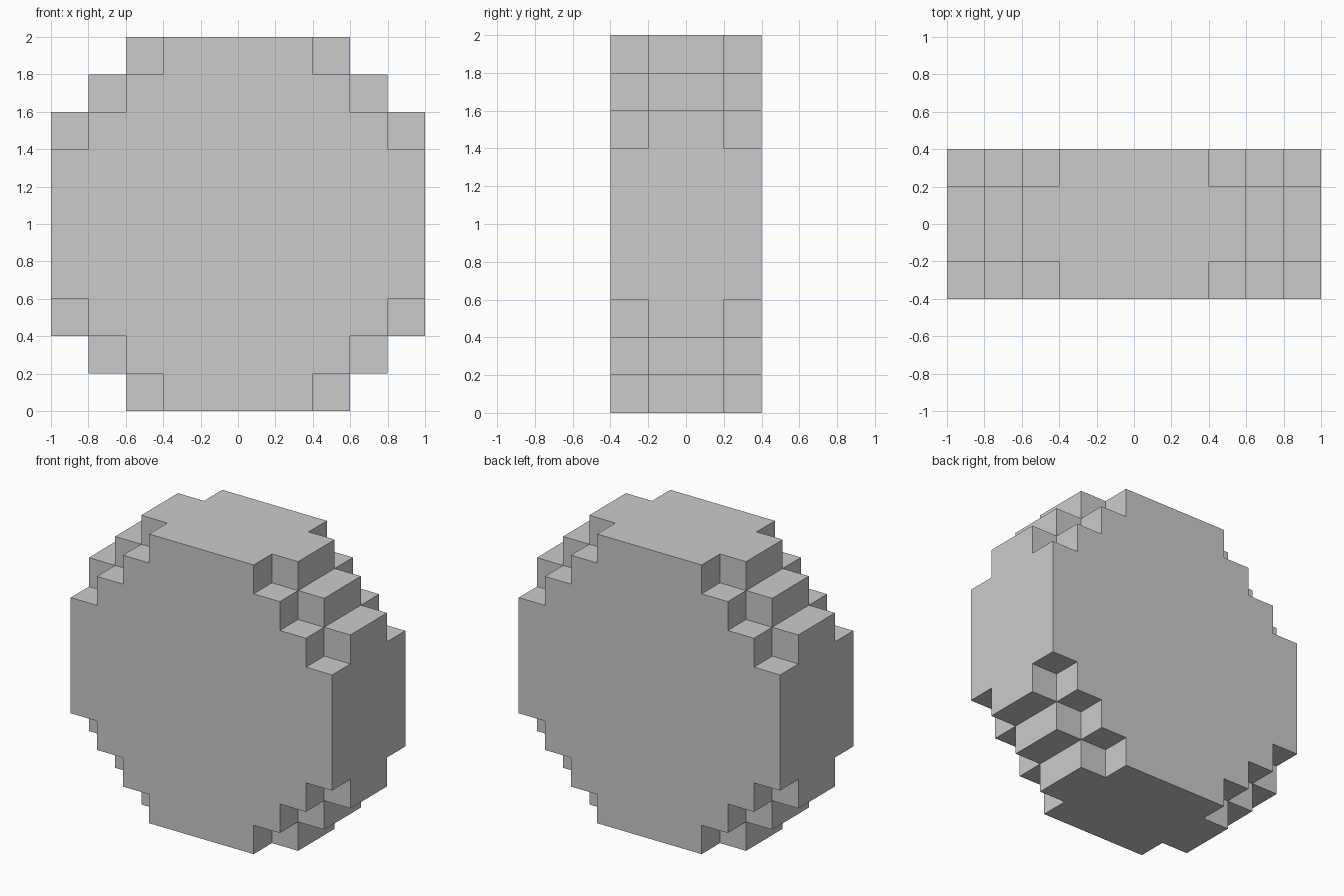
import bpy, bmesh
from mathutils import Vector

if "Cube" in bpy.data.objects:
    bpy.data.objects.remove(bpy.data.objects["Cube"])

U = 0.2  # block size
# Half widths in blocks, per row counted from the nearest end (bottom or top)
CORE = [3, 4, 5, 5, 5]
OUTER = [2, 3, 4, 5, 5]


def filled(x, y, z):
    """Is the block with lower corner (x, y, z) part of the disc?"""
    if not (-2 <= y < 2 and 0 <= z < 10):
        return False
    rows = CORE if y in (-1, 0) else OUTER
    half = rows[min(z, 9 - z)]
    return -half <= x < half


# Skin of the stepped disc: one quad for each exposed block side
bm = bmesh.new()
for x in range(-5, 5):
    for y in range(-2, 2):
        for z in range(10):
            if not filled(x, y, z):
                continue
            centre = Vector((x + 0.5, y + 0.5, z + 0.5))
            for axis in range(3):
                for sign in (-1, 1):
                    n = Vector((0, 0, 0))
                    n[axis] = sign
                    if filled(x + int(n.x), y + int(n.y), z + int(n.z)):
                        continue
                    a = Vector((0, 0, 0))
                    a[(axis + 1) % 3] = 0.5
                    b = n.cross(a)
                    corners = [n * 0.5 + a + b, n * 0.5 - a + b,
                               n * 0.5 - a - b, n * 0.5 + a - b]
                    bm.faces.new([bm.verts.new((centre + c) * U) for c in corners])

# Weld, then merge the coplanar quads into clean flat faces
bmesh.ops.remove_doubles(bm, verts=bm.verts[:], dist=0.001)
bmesh.ops.dissolve_limit(bm, angle_limit=0.02, verts=bm.verts[:], edges=bm.edges[:])
bmesh.ops.recalc_face_normals(bm, faces=bm.faces[:])

mesh = bpy.data.meshes.new("stepped_disc")
bm.to_mesh(mesh)
bm.free()
bpy.context.collection.objects.link(bpy.data.objects.new("stepped_disc", mesh))
